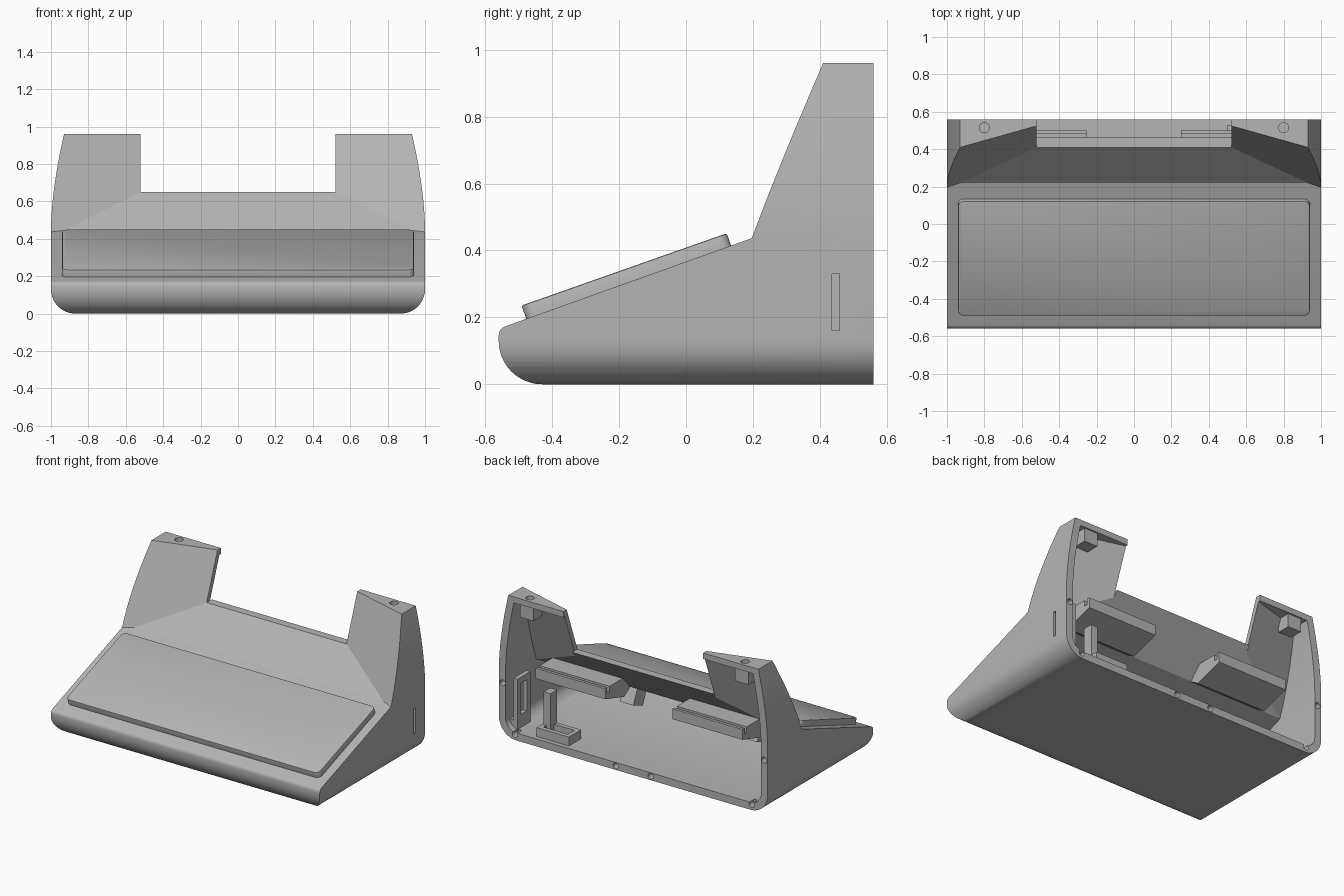
import bpy, bmesh, math
from mathutils import Vector, Matrix

if "Cube" in bpy.data.objects:
    bpy.data.objects.remove(bpy.data.objects["Cube"])

grey = bpy.data.materials.new("plain grey")
grey.diffuse_color = (0.46, 0.46, 0.46, 1)
grey.use_nodes = True
grey.node_tree.nodes["Principled BSDF"].inputs["Base Color"].default_value = grey.diffuse_color


def finish(name, bm):
    bmesh.ops.recalc_face_normals(bm, faces=bm.faces)
    me = bpy.data.meshes.new(name)
    bm.to_mesh(me)
    bm.free()
    me.materials.append(grey)
    ob = bpy.data.objects.new(name, me)
    bpy.context.collection.objects.link(ob)
    return ob


def prism(name, pts, axis, a, b):
    """Extrude a 2D outline along x (points are y,z) or y (points are x,z)."""
    bm = bmesh.new()
    mk = (lambda p: (a, p[0], p[1])) if axis == "x" else (lambda p: (p[0], a, p[1]))
    f = bm.faces.new([bm.verts.new(mk(p)) for p in pts])
    ext = bmesh.ops.extrude_face_region(bm, geom=[f])["geom"]
    d = Vector((b - a, 0, 0)) if axis == "x" else Vector((0, b - a, 0))
    bmesh.ops.translate(bm, vec=d, verts=[v for v in ext if isinstance(v, bmesh.types.BMVert)])
    return finish(name, bm)


def hull(name, pts):
    bm = bmesh.new()
    for p in pts:
        bm.verts.new(p)
    bmesh.ops.convex_hull(bm, input=bm.verts)
    return finish(name, bm)


def box(name, x0, x1, y0, y1, z0, z1):
    return prism(name, [(y0, z0), (y1, z0), (y1, z1), (y0, z1)], "x", x0, x1)


def cylinder(name, loc, r, depth, axis):
    bm = bmesh.new()
    rot = Matrix.Rotation(math.pi / 2, 4, "X") if axis == "y" else Matrix()
    bmesh.ops.create_cone(bm, cap_ends=True, segments=20, radius1=r, radius2=r,
                          depth=depth, matrix=Matrix.Translation(loc) @ rot)
    return finish(name, bm)


def apply(ob, mod):
    bpy.context.view_layer.objects.active = ob
    bpy.ops.object.modifier_apply(modifier=mod.name)


def boolean(ob, other, op):
    m = ob.modifiers.new("cut", "BOOLEAN")
    m.operation, m.object, m.solver = op, other, "EXACT"
    apply(ob, m)
    bpy.data.objects.remove(other)


def arc(cx, cz, r, a0, a1, n=10):
    return [(cx + r * math.cos(math.radians(a0 + (a1 - a0) * i / n)),
             cz + r * math.sin(math.radians(a0 + (a1 - a0) * i / n))) for i in range(n + 1)]


def front_outline(t):
    """Front silhouette inset by t: rounded feet corners, curved taper on top."""
    r = 0.13
    half = arc(1 - r, r, r - t, -90, 0)
    half += [(1 - t - 0.07 * (i / 10) ** 1.7, 0.45 + 0.051 * i) for i in range(11)]
    half.append((0.92 - t, 1.02))
    return half + [(-x, z) for x, z in reversed(half)]


def tower_y(x, z):
    """Slanted front plane of the side towers."""
    return 0.41 + 0.28 * (0.93 - x) - 0.37 * (0.96 - z)


def solid(name, profile, t, wall, top, back):
    ob = prism(name, profile, "x", -1.1, 1.1)
    for s in (-1, 1):
        pts = [(s * x, y, z) for x in (0.52, 1.1) for z in (0.40, top)
               for y in (tower_y(x, z) + wall, back)]
        boolean(ob, hull("tower", pts), "UNION")
    boolean(ob, prism("outline", front_outline(t), "y", -0.8, 0.8), "INTERSECT")
    return ob


# outer shell and its inner cavity
outer = arc(-0.43, 0.13, 0.13, 270, 180, 12) + arc(-0.53, 0.145, 0.03, 180, 110, 5)
outer += [(0.22, 0.445), (0.41, 0.65), (0.56, 0.65), (0.56, 0)]
inner = [(-0.42, 0.05), (-0.47, 0.07), (-0.5, 0.12), (-0.5, 0.138), (0.236, 0.403),
         (0.558, 0.75), (0.62, 0.75), (0.62, 0.05)]
shell = solid("case_shell", outer, 0, 0, 0.96, 0.56)
boolean(shell, solid("cavity", inner, 0.05, 0.035, 0.92, 0.62), "DIFFERENCE")

# tower bosses, screw holes and the side slot
for s in (-1, 1):
    xs = sorted((s * 0.75, s * 0.85))
    boolean(shell, box("boss", xs[0], xs[1], 0.46, 0.55, 0.83, 0.93), "UNION")
    boolean(shell, cylinder("hole", (s * 0.8, 0.515, 0.95), 0.027, 0.12, "z"), "DIFFERENCE")
    for x, z in ((0.88, 0.038), (0.13, 0.027), (0.972, 0.36)):
        boolean(shell, cylinder("hole", (s * x, 0.56, z), 0.02, 0.1, "y"), "DIFFERENCE")
boolean(shell, box("slot", 0.93, 1.05, 0.437, 0.459, 0.16, 0.33), "DIFFERENCE")

# raised top plate on the sloped front
bm = bmesh.new()
bmesh.ops.create_cube(bm, size=1)
bmesh.ops.scale(bm, vec=(1.88, 0.65, 0.06), verts=bm.verts)
edges = [e for e in bm.edges if abs(e.verts[0].co.z - e.verts[1].co.z) > 0.01]
bmesh.ops.bevel(bm, geom=edges, offset=0.03, segments=5, profile=0.5, affect="EDGES")
edges = [e for e in bm.edges if all(v.co.z > 0.029 for v in e.verts)]
bmesh.ops.bevel(bm, geom=edges, offset=0.006, segments=2, profile=0.5, affect="EDGES")
bmesh.ops.transform(bm, verts=bm.verts, matrix=Matrix.Translation((0, -0.175, 0.315))
                    @ Matrix.Rotation(math.radians(19.4), 4, "X"))
plate = finish("top_plate", bm)

# slotted rails and support blocks inside
for s, side in ((-1, "left"), (1, "right")):
    rail = prism(side + "_rail", [(0.30, 0.49), (0.50, 0.49), (0.50, 0.42), (0.30, 0.36),
                                  (0.22, 0.41)], "x", s * 0.25, s * 0.77)
    xs = sorted((s * 0.2, s * 0.8))
    boolean(rail, box("groove", xs[0], xs[1], 0.455, 0.48, 0.45, 0.6), "DIFFERENCE")
    for i, x in enumerate((0.28, 0.54)):
        prism(f"{side}_support_{i + 1}", [(0.0, 0.33), (0.10, 0.37), (0.16, 0.24), (0.06, 0.20)],
              "x", s * x, s * (x + 0.1))

# holder behind the side slot
frame = box("slot_frame", 0.89, 0.92, 0.38, 0.52, 0.10, 0.39)
boolean(frame, box("window", 0.85, 0.95, 0.42, 0.48, 0.14, 0.35), "DIFFERENCE")
box("slot_frame_foot", 0.89, 0.96, 0.38, 0.52, 0.04, 0.11)
box("holder_post", 0.68, 0.73, 0.40, 0.47, 0.04, 0.33)
tray = box("holder_tray", 0.50, 0.74, 0.40, 0.53, 0.04, 0.11)
boolean(tray, box("pocket", 0.53, 0.71, 0.43, 0.50, 0.07, 0.2), "DIFFERENCE")

for ob in (shell, plate):
    bpy.ops.object.select_all(action="DESELECT")
    ob.select_set(True)
    bpy.context.view_layer.objects.active = ob
    bpy.ops.object.shade_smooth_by_angle(angle=math.radians(25))
